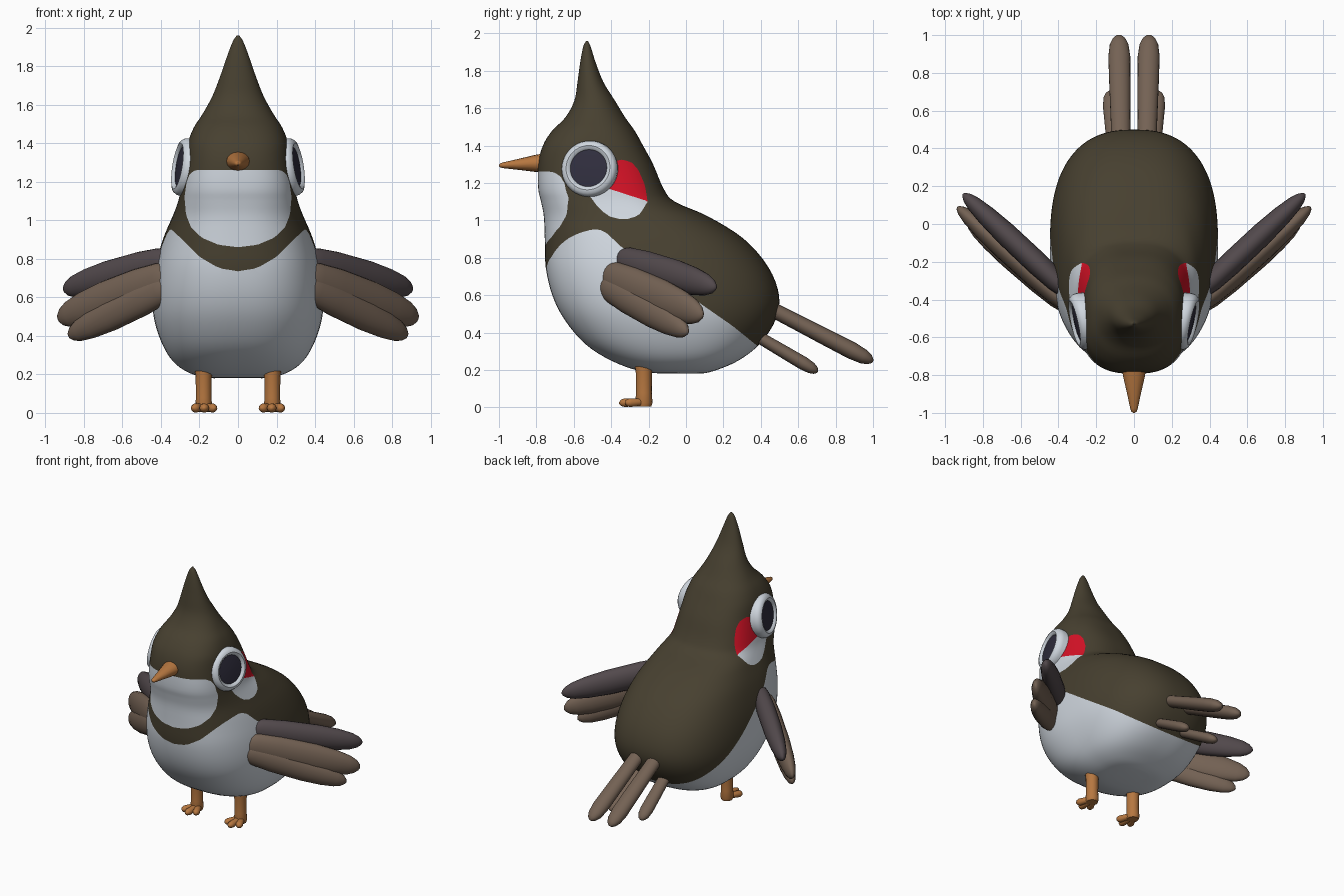
import bpy, bmesh, math
from mathutils import Vector

if "Cube" in bpy.data.objects:
    bpy.data.objects.remove(bpy.data.objects["Cube"])


def material(name, rgb):
    m = bpy.data.materials.new(name)
    m.diffuse_color = [((c / 255 + .055) / 1.055) ** 2.4 for c in rgb] + [1]
    m.use_nodes = True
    m.node_tree.nodes["Principled BSDF"].inputs["Base Color"].default_value = m.diffuse_color
    return m


OLIVE = material("olive_brown", (71, 64, 48))
WHITE = material("pale_white", (208, 215, 223))
RED = material("cheek_red", (214, 18, 38))
BROWN = material("feather_brown", (116, 98, 84))
DARK = material("dark_feather", (82, 73, 76))
ORANGE = material("beak_orange", (182, 119, 64))
PUPIL = material("pupil_dark", (48, 46, 62))


def finish(name, bm, mats):
    bmesh.ops.recalc_face_normals(bm, faces=bm.faces[:])
    mesh = bpy.data.meshes.new(name)
    bm.to_mesh(mesh)
    bm.free()
    ob = bpy.data.objects.new(name, mesh)
    bpy.context.collection.objects.link(ob)
    for m in mats:
        mesh.materials.append(m)
    return ob


def loft(rings):
    """Skin a list of equal-length point rings and cap both ends."""
    bm = bmesh.new()
    vs = [[bm.verts.new(p) for p in r] for r in rings]
    n = len(vs[0])
    for a, b in zip(vs, vs[1:]):
        for i in range(n):
            bm.faces.new((a[i], a[(i + 1) % n], b[(i + 1) % n], b[i]))
    bm.faces.new(vs[0])
    bm.faces.new(vs[-1])
    return bm


def tube(name, p0, p1, half_w, half_h, profile, mat, n=20):
    """Elliptical rod from p0 to p1; profile is (t, scale)."""
    p0, p1 = Vector(p0), Vector(p1)
    d = p1 - p0
    side = d.cross(Vector((0, 0, 1)))
    side = side.normalized() if side.length > 1e-4 else Vector((1, 0, 0))
    up = side.cross(d).normalized()
    ang = [2 * math.pi * i / n for i in range(n)]
    rings = [[p0 + d * t + side * (half_w * s * math.cos(a)) + up * (half_h * s * math.sin(a))
              for a in ang] for t, s in profile]
    return finish(name, loft(rings), [mat])


def lerp(x, pts):
    if x <= pts[0][0]:
        return pts[0][1]
    for (a, u), (b, v) in zip(pts, pts[1:]):
        if x <= b:
            return u + (v - u) * (x - a) / (b - a)
    return pts[-1][1]


# ---- body and crested head: z, front y, back y, half width
ROWS = [(.18, -.12, .08, .10), (.195, -.25, .15, .22), (.25, -.40, .28, .32),
        (.34, -.54, .395, .385), (.47, -.65, .48, .432), (.60, -.715, .497, .445),
        (.75, -.75, .44, .43), (.90, -.755, .31, .39), (1.02, -.76, .12, .34),
        (1.10, -.775, -.06, .31), (1.17, -.79, -.12, .297), (1.30, -.79, -.176, .275),
        (1.40, -.765, -.23, .26), (1.48, -.715, -.275, .23), (1.55, -.645, -.325, .185),
        (1.64, -.597, -.38, .135), (1.74, -.58, -.442, .095), (1.85, -.565, -.485, .057),
        (1.93, -.549, -.51, .026), (1.96, -.533, -.525, .005)]


def catmull(a, b, c, d, t):
    return tuple(.5 * (2 * q + (r - p) * t + (2 * p - 5 * q + 4 * r - s) * t * t
                       + (3 * q - p - 3 * r + s) * t ** 3) for p, q, r, s in zip(a, b, c, d))


def body_ring(row, n=96):
    z, yf, yb, hw = row
    e = 2 / lerp(z, [(1.0, 2.5), (1.2, 2.7), (1.4, 2.6), (1.6, 2.1)])
    pts = []
    for i in range(n):
        c, s = math.cos(2 * math.pi * i / n), math.sin(2 * math.pi * i / n)
        pts.append((hw * math.copysign(abs(c) ** e, c),
                    (yf + yb) / 2 + (yb - yf) / 2 * math.copysign(abs(s) ** e, s), z))
    return pts


R = [ROWS[0]] + ROWS + [ROWS[-1]]
rows = [catmull(*R[i:i + 4], k / 4) for i in range(len(ROWS) - 1) for k in range(4)]
bm = loft([body_ring(r) for r in rows + [ROWS[-1]]])


def inside(u, v, poly):
    """Signed distance to a convex counter-clockwise outline."""
    best = 9
    for (a, b), (c, d) in zip(poly, poly[1:] + poly[:1]):
        best = min(best, ((c - a) * (v - b) - (d - b) * (u - a)) / math.hypot(c - a, d - b))
    return best


THROAT = [(0, .86), (.1, .872), (.19, .91), (.245, .965), (.27, 1.03), (.278, 1.12), (.265, 1.21),
          (.245, 1.25), (.22, 1.26)]
THROAT += [(-x, z) for x, z in THROAT[:0:-1]]
CHEEK = [(-.53, 1.15), (-.47, 1.07), (-.42, 1.025), (-.37, 1.008), (-.29, 1.008), (-.245, 1.035),
         (-.205, 1.10), (-.22, 1.19), (-.255, 1.27), (-.29, 1.31), (-.34, 1.325), (-.41, 1.31)]


# ---- plumage regions, positive inside
def belly(p):
    zx = lerp(abs(p.x), [(0, .735), (.1, .752), (.2, .81), (.3, .91), (.36, .965), (.4, .98)])
    zy = lerp(p.y, [(-.51, .965), (-.43, .94), (-.36, .87), (-.2, .755), (.07, .56),
                    (.25, .435), (.38, .33), (.55, .18)])
    return min(zx, zy) - p.z


def throat(p):
    return min(inside(p.x, p.z, THROAT), -.5 - p.y)


def cheek(p):
    return inside(p.y, p.z, CHEEK)


def blush(p):
    return min(cheek(p), p.z - 1.165 + .32 * (p.y + .4))


for f in (belly, throat, cheek, blush):
    # cut a clean colour border along f = 0
    val = {v: f(v.co) for v in bm.verts}
    cut = []
    for e in bm.edges[:]:
        a, b = e.verts
        if val[a] * val[b] < 0:
            t = min(.97, max(.03, val[a] / (val[a] - val[b])))
            cut.append(bmesh.utils.edge_split(e, a, t)[1])
    bmesh.ops.connect_verts(bm, verts=cut)
for face in bm.faces:
    c = face.calc_center_median()
    if blush(c) > 0:
        face.material_index = 2
    elif max(belly(c), throat(c), cheek(c)) > 0:
        face.material_index = 1
finish("body", bm, [OLIVE, WHITE, RED])

# ---- beak
tube("beak", (0, -.74, 1.308), (0, -1, 1.293), .066, .052,
     [(0, 1), (.25, .88), (.6, .56), (.9, .31), (.97, .22), (1, .06)], ORANGE, 16)

FEATHER = [(0, .5), (.04, .72), (.12, .9), (.3, 1), (.6, .98), (.78, .85), (.9, .66),
           (.96, .45), (.99, .22), (1, .05)]
TAIL = [(0, .85), (.3, .9), (.6, .97), (.82, 1), (.92, .85), (.97, .58), (.993, .28), (1, .06)]
TOE = [(0, .2), (.04, .6), (.15, .95), (.5, .85), (.8, .95), (.93, .7), (1, .15)]

for s, tag in ((1, "left"), (-1, "right")):
    def m(x, y, z):
        return (s * x, y, z)

    # ---- eye: turned disc with a raised pale rim
    axis = Vector(m(1, -.22, .16)).normalized()
    quat = axis.to_track_quat('Z', 'Y')
    prof = [(.002, .034), (.05, .033), (.10, .028), (.104, .036), (.12, .043), (.137, .038),
            (.149, .02), (.152, 0), (.145, -.06)]
    centre = Vector(m(.274, -.515, 1.275))
    bm = loft([[centre + quat @ Vector((r * math.cos(k * math.pi / 20),
                                        r * math.sin(k * math.pi / 20), h))
                for k in range(40)] for r, h in prof])
    for face in bm.faces:
        if all((quat.inverted() @ (v.co - centre)).xy.length < .101 for v in face.verts):
            face.material_index = 1
    finish(tag + "_eye", bm, [WHITE, PUPIL])

    # ---- wing: dark covert over two brown flight feathers
    tube(tag + "_wing_covert", m(.34, -.37, .795), m(.905, .16, .64), .062, .088, FEATHER, DARK)
    tube(tag + "_wing_feather_upper", m(.34, -.44, .71), m(.935, .09, .49), .06, .105, FEATHER, BROWN)
    tube(tag + "_wing_feather_lower", m(.34, -.45, .665), m(.88, .01, .40), .058, .085, FEATHER, BROWN)

    # ---- tail feathers
    tube(tag + "_tail_long", m(.068, .38, .565), m(.08, 1, .245), .058, .046, TAIL, BROWN)
    tube(tag + "_tail_short", m(.09, .28, .44), m(.125, .705, .19), .046, .036, TAIL, BROWN)

    # ---- leg and three toes
    tube(tag + "_leg", m(.178, -.225, .005), m(.178, -.225, .25), .044, .046,
         [(0, .85), (.08, 1), (.3, .92), (.75, .95), (1, 1.12)], ORANGE, 16)
    for k, x, y in ((0, .12, -.325), (1, .175, -.358), (2, .232, -.325)):
        tube(f"{tag}_toe_{k}", m(.176, -.2, .03), m(x, y, .024), .026, .025, TOE, ORANGE, 14)

# ---- smooth shading with sharp creases kept
bpy.ops.object.select_all(action='SELECT')
bpy.context.view_layer.objects.active = bpy.data.objects["body"]
bpy.ops.object.shade_smooth_by_angle(angle=math.radians(40))
